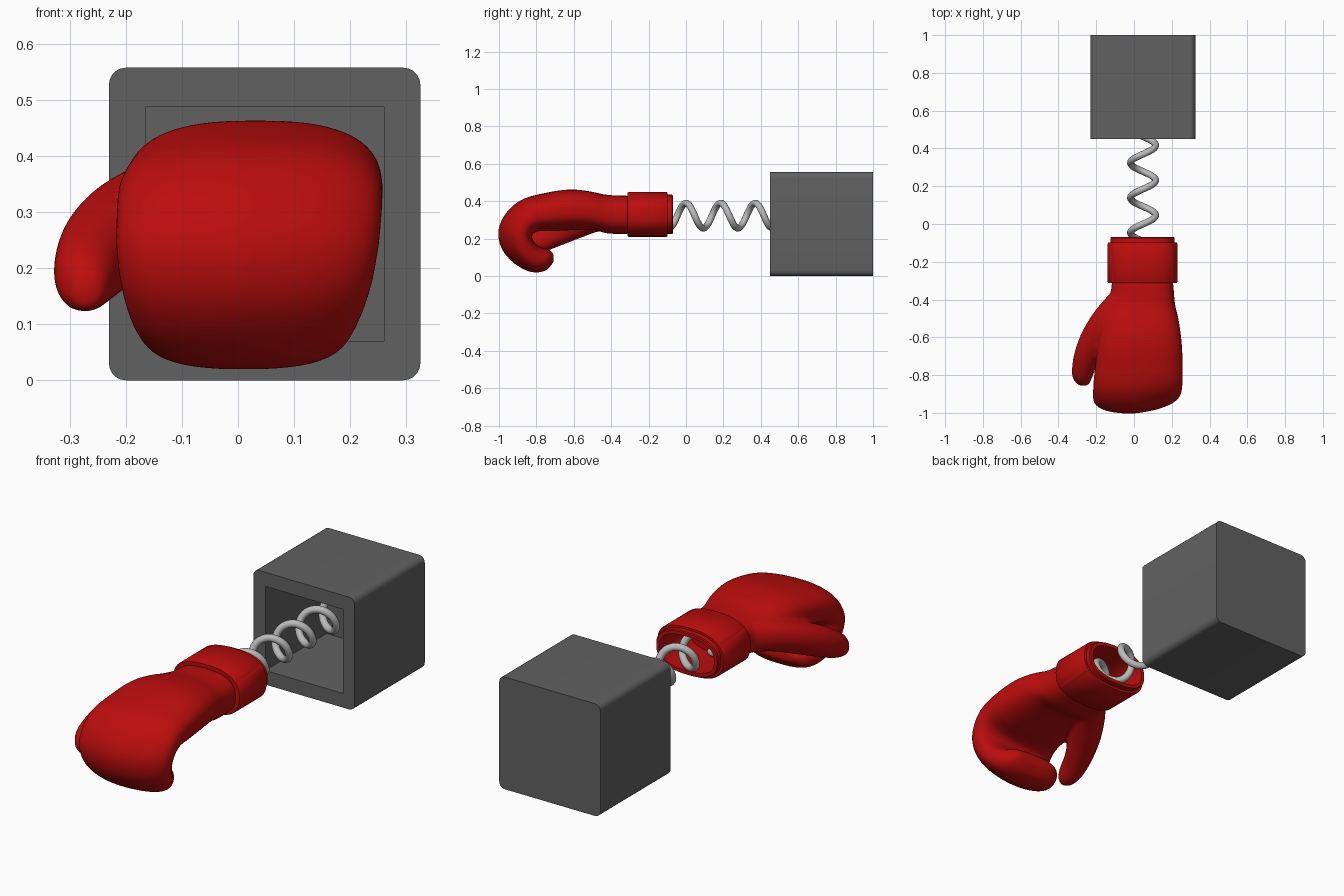
import bpy, bmesh, math
from mathutils import Vector

if "Cube" in bpy.data.objects:
    bpy.data.objects.remove(bpy.data.objects["Cube"])


def material(name, rgb):
    m = bpy.data.materials.new(name)
    m.diffuse_color = (*rgb, 1)
    m.use_nodes = True
    m.node_tree.nodes["Principled BSDF"].inputs["Base Color"].default_value = m.diffuse_color
    return m


RED = material("red_leather", (0.5, 0.004, 0.004))
DARK = material("dark_grey", (0.12, 0.12, 0.12))
STEEL = material("steel", (0.5, 0.5, 0.5))


def add_object(name, bm, mat):
    bmesh.ops.recalc_face_normals(bm, faces=bm.faces)
    me = bpy.data.meshes.new(name)
    bm.to_mesh(me)
    bm.free()
    ob = bpy.data.objects.new(name, me)
    bpy.context.collection.objects.link(ob)
    me.materials.append(mat)
    return ob


def finish(ob, angle=35):
    """Apply modifiers and smooth the shading."""
    bpy.ops.object.select_all(action='DESELECT')
    bpy.context.view_layer.objects.active = ob
    ob.select_set(True)
    bpy.ops.object.convert(target='MESH')
    bpy.ops.object.shade_smooth_by_angle(angle=math.radians(angle))


def catmull(rows, steps):
    out = []
    for i in range(len(rows) - 1):
        ps = [rows[max(0, min(len(rows) - 1, i + k))] for k in (-1, 0, 1, 2)]
        for s in range(steps):
            t = s / steps
            out.append([0.5 * (2 * b + (c - a) * t + (2 * a - 5 * b + 4 * c - d) * t * t
                               + (3 * b - a - 3 * c + d) * t ** 3) for a, b, c, d in zip(*ps)])
    return out + [list(rows[-1])]


def loft(bm, rows, steps=1, power=2.5, n=40):
    """Each row: outer y, outer z, inner y, inner z, left x, right x of an oval section."""
    rings = []
    for yo, zo, yi, zi, xl, xr in catmull(rows, steps):
        ring = []
        for k in range(n):
            a = 2 * math.pi * k / n
            u, v = [math.copysign(abs(w) ** (2 / power), w) for w in (math.cos(a), math.sin(a))]
            ring.append(bm.verts.new(((xl + xr) / 2 + (xr - xl) / 2 * u,
                                      (yo + yi) / 2 + (yo - yi) / 2 * v,
                                      (zo + zi) / 2 + (zo - zi) / 2 * v)))
        rings.append(ring)
    for a, b in zip(rings, rings[1:]):
        for k in range(n):
            bm.faces.new((a[k], a[(k + 1) % n], b[(k + 1) % n], b[k]))
    bm.faces.new(rings[0])
    bm.faces.new(rings[-1])


# Glove: curled fist, then thumb, fused into one skin
bm = bmesh.new()
loft(bm, [
    (-.305, .43, -.305, .225, -.118, .208),
    (-.42, .434, -.42, .228, -.13, .217),
    (-.52, .454, -.50, .248, -.165, .237),
    (-.62, .463, -.62, .245, -.19, .252),
    (-.74, .447, -.72, .24, -.203, .258),
    (-.87, .413, -.79, .24, -.214, .258),
    (-.957, .345, -.82, .23, -.217, .256),
    (-1.003, .25, -.83, .21, -.217, .25),
    (-.988, .15, -.815, .18, -.208, .237),
    (-.92, .068, -.79, .16, -.192, .217),
    (-.83, .022, -.765, .15, -.17, .195),
    (-.75, .03, -.735, .143, -.145, .165),
    (-.706, .08, -.711, .125, -.1, .12)], steps=5, power=2.6)
for v in bm.verts:  # knuckles slant back on one side
    v.co.y += 0.15 * max(0, v.co.x) * max(0, min(1, (-.7 - v.co.y) / .25))
thumb = [  # x, y, z, half width, half height
    (-.03, -.36, .33, .09, .085),
    (-.11, -.46, .32, .097, .08),
    (-.18, -.57, .285, .094, .083),
    (-.23, -.67, .245, .082, .082),
    (-.262, -.75, .208, .065, .075),
    (-.273, -.81, .182, .053, .06),
    (-.27, -.845, .165, .034, .04),
    (-.268, -.857, .16, .015, .02)]
loft(bm, [(y, z + h, y, z - h, x - w, x + w) for x, y, z, w, h in thumb], steps=5, power=2.1)
glove = add_object("glove", bm, RED)
rm = glove.modifiers.new("fuse", 'REMESH')
rm.mode = 'VOXEL'
rm.voxel_size = 0.01
sm = glove.modifiers.new("soften", 'SMOOTH')
sm.factor = 0.5
sm.iterations = 6
finish(glove, 60)

# Cuff: hollow sleeve with a stepped rim
bm = bmesh.new()
profile = [(-.312, .03), (-.312, .004), (-.306, 0), (-.104, 0), (-.098, .004), (-.098, .015),
           (-.074, .015), (-.07, .019), (-.07, .035), (-.295, .035)]
loft(bm, [(y, .45 - i, y, .21 + i, -.14 + i, .23 - i) for y, i in profile], n=64)
finish(add_object("cuff", bm, RED))

# Spring: helix from inside the cuff to the back of the box
pitch, y0, y1, count = 0.185, -.285, .93, 230
cu = bpy.data.curves.new("spring", 'CURVE')
cu.dimensions = '3D'
cu.bevel_depth = 0.018
cu.bevel_resolution = 3
cu.use_fill_caps = True
sp = cu.splines.new('POLY')
sp.points.add(count)
for i, p in enumerate(sp.points):
    y = y0 + (y1 - y0) * i / count
    a = 2 * math.pi * y / pitch
    p.co = (.048 + .067 * math.sin(a), y, .323 + .067 * math.cos(a), 1)
spring = bpy.data.objects.new("spring", cu)
bpy.context.collection.objects.link(spring)
cu.materials.append(STEEL)
finish(spring, 60)


def block(name, lo, hi, radius=0):
    bm = bmesh.new()
    bmesh.ops.create_cube(bm, size=1)
    lo, hi = Vector(lo), Vector(hi)
    for v in bm.verts:
        v.co = Vector((lo[k] + (v.co[k] + .5) * (hi[k] - lo[k]) for k in range(3)))
    if radius:  # round only the edges running front to back
        es = [e for e in bm.edges if abs(e.verts[0].co.y - e.verts[1].co.y) > .1]
        bmesh.ops.bevel(bm, geom=es, offset=radius, segments=5, profile=.5, affect='EDGES')
    return add_object(name, bm, DARK)


# Box with a deep square opening in front
box = block("box", (-.23, .45, 0), (.325, 1, .557), .03)
cutter = block("opening_cutter", (-.165, .3, .07), (.26, .93, .487))
cutter.hide_render = True
bo = box.modifiers.new("opening", 'BOOLEAN')
bo.operation = 'DIFFERENCE'
bo.solver = 'EXACT'
bo.object = cutter
finish(box)
bpy.data.objects.remove(cutter)
